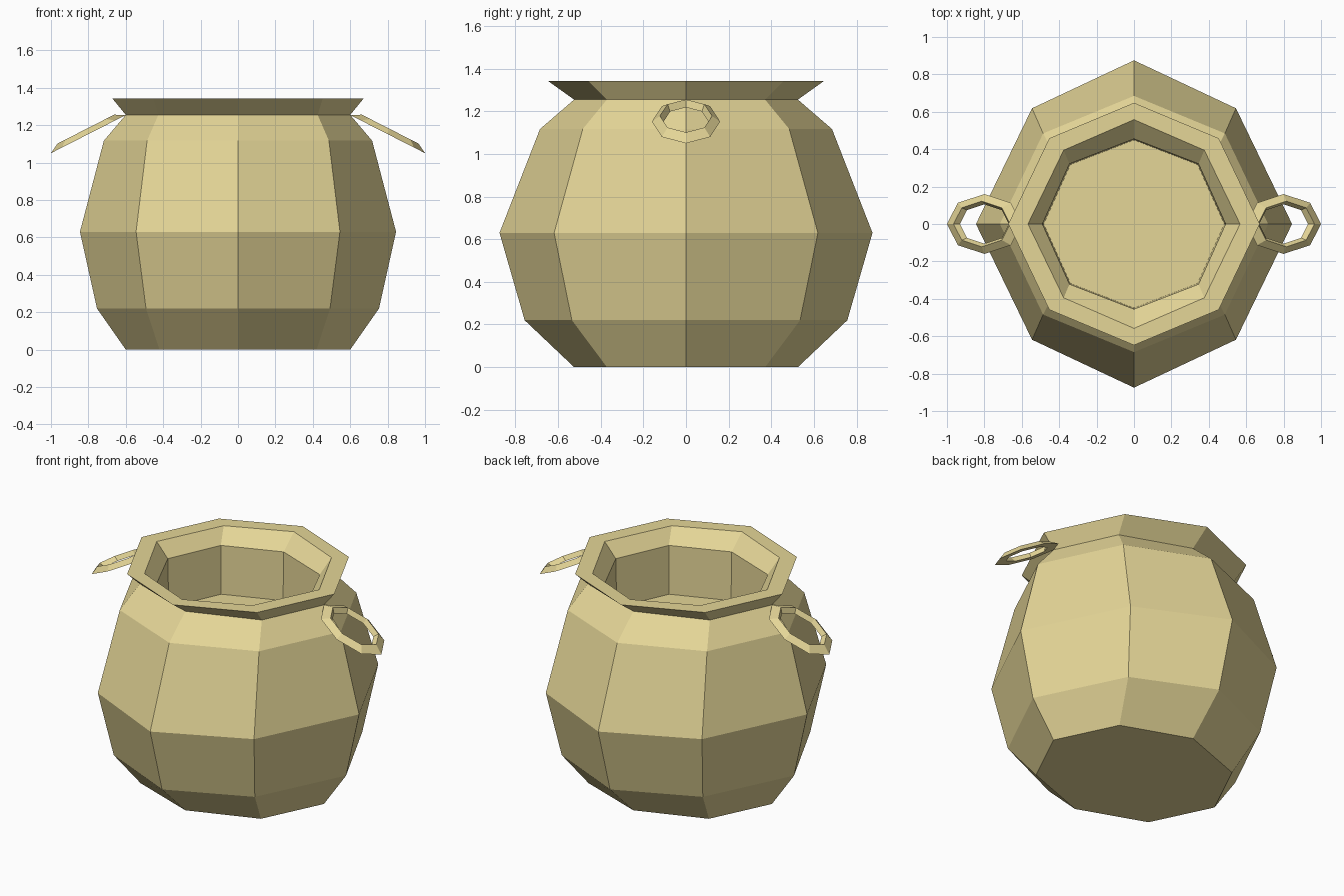
import bpy, bmesh, math
from mathutils import Vector

if "Cube" in bpy.data.objects:
    bpy.data.objects.remove(bpy.data.objects["Cube"])

mat = bpy.data.materials.new("clay")
mat.diffuse_color = (0.78, 0.67, 0.31, 1)
mat.use_nodes = True
mat.node_tree.nodes["Principled BSDF"].inputs["Base Color"].default_value = mat.diffuse_color


def finish(bm, name):
    bmesh.ops.recalc_face_normals(bm, faces=bm.faces)
    me = bpy.data.meshes.new(name)
    bm.to_mesh(me)
    bm.free()
    me.materials.append(mat)
    ob = bpy.data.objects.new(name, me)
    bpy.context.collection.objects.link(ob)
    return ob


def bridge(bm, a, b):
    n = len(a)
    for i in range(n):
        bm.faces.new((a[i], a[(i + 1) % n], b[(i + 1) % n], b[i]))


# Pot: eight-sided rings from base, up over the rim, down to the inner floor
# (z, x on axis, x on diagonal, y on axis)
rings = [
    (0.00, 0.600, 0.420, 0.525),
    (0.22, 0.754, 0.492, 0.757),
    (0.63, 0.845, 0.545, 0.875),
    (1.117, 0.717, 0.486, 0.685),
    (1.255, 0.600, 0.426, 0.525),
    (1.343, 0.672, 0.453, 0.648),
    (1.343, 0.567, 0.376, 0.558),
    (1.255, 0.490, 0.345, 0.455),
    (0.95, 0.483, 0.340, 0.449),
]
bm = bmesh.new()
loops = []
for z, x, dx, y in rings:
    dy = y * math.sqrt(0.5)
    pts = [(x, 0), (dx, dy), (0, y), (-dx, dy), (-x, 0), (-dx, -dy), (0, -y), (dx, -dy)]
    loops.append([bm.verts.new((px, py, z)) for px, py in pts])
for a, b in zip(loops, loops[1:]):
    bridge(bm, a, b)
bm.faces.new(loops[0])
bm.faces.new(loops[-1])
finish(bm, "pot_body")


# Handles: drooping oval rings with a three-sided section
def handle(name, side):
    tilt = math.radians(27)
    u = Vector((math.cos(tilt), 0, -math.sin(tilt)))
    n = Vector((math.sin(tilt), 0, math.cos(tilt)))
    centre = Vector((0.80, 0, 1.152))
    bm = bmesh.new()
    loops = []
    # (half length, half width, height)
    for ru, rv, h in [(0.225, 0.16, 0), (0.17, 0.122, 0.03), (0.147, 0.105, 0)]:
        loop = []
        for i in range(8):
            t = math.tau * i / 8
            p = centre + u * ru * math.cos(t) + n * h
            p.y = rv * math.sin(t)
            p.x *= side
            loop.append(bm.verts.new(p))
        loops.append(loop)
    for i in range(3):
        bridge(bm, loops[i], loops[(i + 1) % 3])
    finish(bm, name)


handle("handle_right", 1)
handle("handle_left", -1)
